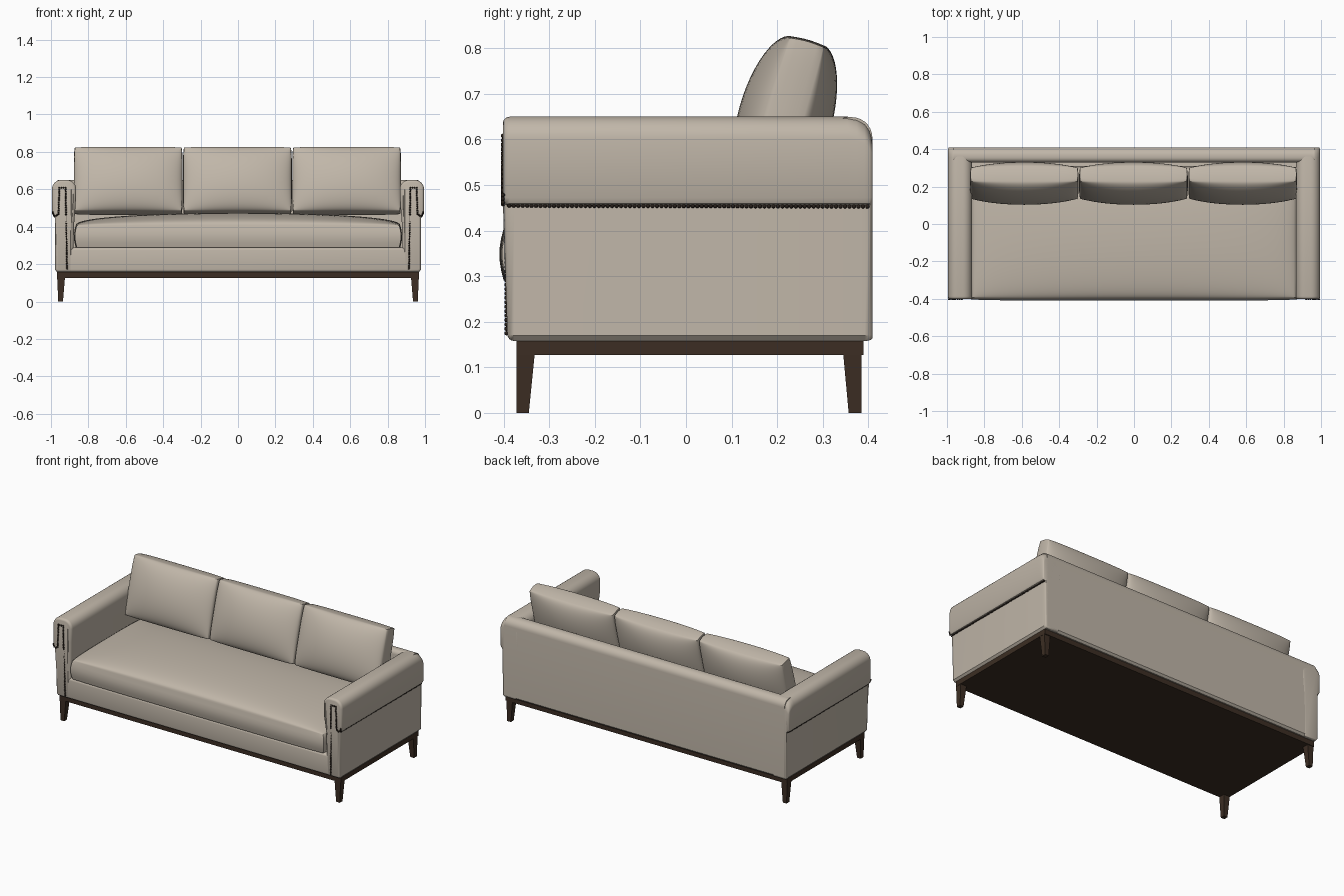
import bpy, bmesh, math
from mathutils import Matrix, Vector

if "Cube" in bpy.data.objects:
    bpy.data.objects.remove(bpy.data.objects["Cube"])


def material(name, rgb):
    m = bpy.data.materials.new(name)
    m.diffuse_color = (*rgb, 1)
    m.use_nodes = True
    m.node_tree.nodes["Principled BSDF"].inputs["Base Color"].default_value = m.diffuse_color
    return m


FABRIC = material("beige fabric", (0.53, 0.47, 0.395))
WOOD = material("dark wood", (0.045, 0.027, 0.017))
NAIL = material("dark bronze", (0.022, 0.015, 0.011))


def finish(name, bm, mat, angle=40):
    bmesh.ops.recalc_face_normals(bm, faces=bm.faces)
    me = bpy.data.meshes.new(name)
    bm.to_mesh(me)
    bm.free()
    ob = bpy.data.objects.new(name, me)
    bpy.context.collection.objects.link(ob)
    me.materials.append(mat)
    bpy.ops.object.select_all(action='DESELECT')
    ob.select_set(True)
    bpy.context.view_layer.objects.active = ob
    bpy.ops.object.shade_smooth_by_angle(angle=math.radians(angle))
    return ob


def loft(bm, rings):
    """Skin a list of equal closed rings and cap both ends."""
    vs = [[bm.verts.new(p) for p in r] for r in rings]
    n = len(vs[0])
    for a, b in zip(vs, vs[1:]):
        for i in range(n):
            j = (i + 1) % n
            bm.faces.new((a[i], a[j], b[j], b[i]))
    bm.faces.new(vs[0])
    bm.faces.new(vs[-1])


def rect(x0, x1, y0, y1, z):
    return [(x0, y0, z), (x1, y0, z), (x1, y1, z), (x0, y1, z)]


def box(name, x, y, z, mat, bevel=0):
    bm = bmesh.new()
    loft(bm, [rect(*x, *y, z[0]), rect(*x, *y, z[1])])
    if bevel:
        bmesh.ops.bevel(bm, geom=bm.edges[:], offset=bevel, segments=4,
                        profile=0.5, affect='EDGES')
    return finish(name, bm, mat)


def arc(cx, cz, r, a0, a1, n=7):
    return [(cx + r * math.cos(math.radians(a0 + (a1 - a0) * i / n)),
             cz + r * math.sin(math.radians(a0 + (a1 - a0) * i / n)))
            for i in range(n + 1)]


def inset(pts, d):
    """Offset a counter-clockwise outline inwards."""
    out = []
    for i, p in enumerate(pts):
        p = Vector(p)
        a = (p - Vector(pts[i - 1])).normalized()
        b = (Vector(pts[(i + 1) % len(pts)]) - p).normalized()
        na, nb = Vector((-a.y, a.x)), Vector((-b.y, b.x))
        out.append(p + (na + nb) * d / max(0.6, 1 + na.dot(nb)))
    return out


def cushion(name, hx, hy, edge, top, bottom, p, side, pinch, matrix, n=28, k=5):
    """Boxed cushion: crowned top and bottom panels joined by a puffed band."""
    bm = bmesh.new()
    g = [math.sin(math.pi / 2 * (2 * i / n - 1)) for i in range(n + 1)]

    def point(u, v, z, puff=0):
        return (u * ((hx + puff) - pinch * v ** 6), v * ((hy + puff) - pinch * u ** 6), z)

    def panel(sign, crown):
        vs = [[bm.verts.new(point(u, v, sign * (edge + crown * (max(0, (1 - u * u) * (1 - v * v))) ** p)))
               for v in g] for u in g]
        for i in range(n):
            for j in range(n):
                bm.faces.new((vs[i][j], vs[i + 1][j], vs[i + 1][j + 1], vs[i][j + 1]))
        return vs

    hi, lo = panel(1, top), panel(-1, bottom)
    loop = ([(i, 0) for i in range(n)] + [(n, j) for j in range(n)]
            + [(i, n) for i in range(n, 0, -1)] + [(0, j) for j in range(n, 0, -1)])
    rings = [[lo[i][j] for i, j in loop]]
    for s in range(1, k):
        t = s / k
        rings.append([bm.verts.new(point(g[i], g[j], edge * (2 * t - 1),
                                         side * math.sin(math.pi * t))) for i, j in loop])
    rings.append([hi[i][j] for i, j in loop])
    for a, b in zip(rings, rings[1:]):
        for i in range(len(loop)):
            j = (i + 1) % len(loop)
            bm.faces.new((a[i], a[j], b[j], b[i]))
    bm.transform(matrix)
    return finish(name, bm, FABRIC, 48)


def nails(name, path, step=0.0098, r=0.0048):
    """Row of small domed nails spaced evenly along a path."""
    bm = bmesh.new()
    for a, b in zip(path, path[1:]):
        a, b = Vector(a), Vector(b)
        m = max(1, round((b - a).length / step))
        for i in range(m):
            bmesh.ops.create_uvsphere(bm, u_segments=8, v_segments=5, radius=r,
                                      matrix=Matrix.Translation(a.lerp(b, i / m)))
    finish(name, bm, NAIL, 80)


# Wooden plinth and tapered legs
box("base_rail", (-0.968, 0.968), (-0.372, 0.39), (0.127, 0.162), WOOD)
for sx, side in ((-1, "left"), (1, "right")):
    for name, outer, low, high in (("front", -0.372, -0.345, -0.332),
                                   ("back", 0.385, 0.357, 0.345)):
        bm = bmesh.new()
        loft(bm, [rect(sx * 0.936, sx * 0.961, low, outer, 0),
                  rect(sx * 0.925, sx * 0.967, high, outer, 0.13)])
        finish(f"{name}_leg_{side}", bm, WOOD)

# Upholstered seat platform with front border
box("seat_platform", (-0.92, 0.92), (-0.392, 0.36), (0.158, 0.288), FABRIC, 0.014)

# Back rest, rounded along the top
prof = [(0.33, 0.158), (0.398, 0.158), (0.409, 0.17)] + arc(0.364, 0.604, 0.045, 0, 90) \
    + arc(0.355, 0.624, 0.025, 90, 180, 5)
bm = bmesh.new()
loft(bm, [[(x, y, z) for y, z in prof] for x in (-0.965, 0.965)])
finish("back_rest", bm, FABRIC)

# Arms: rolled top overhanging the outer panel
arm = [(0.88, 0.17), (0.89, 0.158), (0.968, 0.158), (0.979, 0.17), (0.979, 0.455), (0.989, 0.459),
       (0.995, 0.472)] + arc(0.945, 0.6, 0.05, 0, 90) + arc(0.915, 0.6, 0.05, 90, 180) \
    + [(0.868, 0.52), (0.876, 0.42), (0.88, 0.3)]
# (y, inset, drop of the rolled top)
stations = [(-0.402, 0.013, 0), (-0.400, 0.007, 0), (-0.395, 0.002, 0), (-0.387, 0, 0),
            (0.355, 0, 0), (0.375, 0, 0.004), (0.392, 0, 0.013), (0.402, 0.001, 0.026),
            (0.407, 0.003, 0.04), (0.409, 0.006, 0.05)]
for sx, side in ((-1, "left"), (1, "right")):
    rings = []
    for y, d, drop in stations:
        ring = []
        for x, z in inset(arm, d):
            w = min(1, max(0, (z - 0.48) / 0.17))
            # the lower panel sits slightly behind the roll at the front
            yy = y + (0.01 if z < 0.456 and y < -0.3 else 0)
            ring.append((sx * x, yy, z - drop * w))
        rings.append(ring)
    bm = bmesh.new()
    loft(bm, rings)
    bmesh.ops.triangulate(bm, faces=[f for f in bm.faces if len(f.verts) > 4])
    finish(f"arm_{side}", bm, FABRIC)

    # Nailhead trim along the outside and on the arm front
    nails(f"side_nails_{side}", [(sx * 0.981, -0.388, 0.455), (sx * 0.981, 0.408, 0.453)])
    front = [(0.99, 0.478), (0.984, 0.462), (0.973, 0.458), (0.96, 0.468), (0.955, 0.608),
             (0.922, 0.608), (0.919, 0.456)]
    nails(f"front_nails_{side}", [(sx * x, -0.402, z) for x, z in front])
    nails(f"lower_front_nails_{side}", [(sx * 0.919, -0.394, 0.456), (sx * 0.914, -0.394, 0.165)])

# Single long seat cushion
cushion("seat_cushion", 0.868, 0.35, 0.058, 0.068, 0, 0.42, 0.01, 0.006,
        Matrix.Translation((0, -0.05, 0.348)), n=36)

# Three leaning back cushions
lean = Matrix.Rotation(math.radians(74.3), 4, 'X')
for i, name in enumerate(("left", "middle", "right")):
    cushion(f"back_cushion_{name}", 0.288, 0.178, 0.038, 0.066, 0.064, 0.55, 0.003, 0.004,
            Matrix.Translation(((i - 1) * 0.584 - 0.003, 0.218, 0.645)) @ lean)
